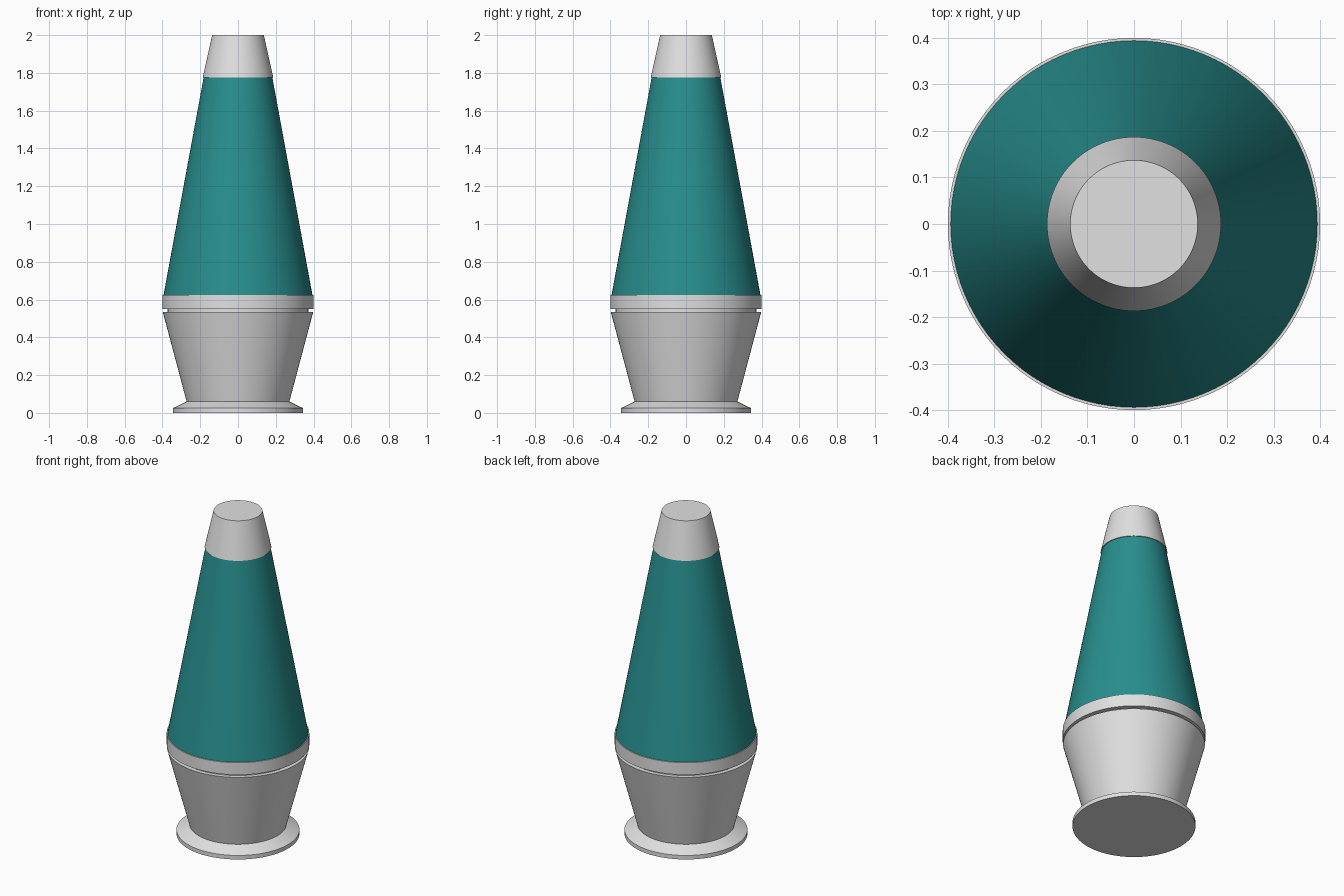
import bpy, bmesh, math

if "Cube" in bpy.data.objects:
    bpy.data.objects.remove(bpy.data.objects["Cube"])

SEGMENTS = 96


def material(name, rgb):
    m = bpy.data.materials.new(name)
    m.diffuse_color = (*rgb, 1.0)
    m.use_nodes = True
    m.node_tree.nodes["Principled BSDF"].inputs["Base Color"].default_value = m.diffuse_color
    return m


def lathe(name, profile, mat):
    """Closed solid of revolution from (radius, height) points, bottom to top."""
    bm = bmesh.new()
    rings = []
    for r, z in profile:
        rings.append([bm.verts.new((r * math.cos(2 * math.pi * i / SEGMENTS),
                                    r * math.sin(2 * math.pi * i / SEGMENTS), z))
                      for i in range(SEGMENTS)])
    for low, high in zip(rings, rings[1:]):
        for i in range(SEGMENTS):
            j = (i + 1) % SEGMENTS
            bm.faces.new((low[i], low[j], high[j], high[i]))
    bm.faces.new(rings[0][::-1])
    bm.faces.new(rings[-1])
    mesh = bpy.data.meshes.new(name)
    bm.to_mesh(mesh)
    bm.free()
    mesh.materials.append(mat)
    obj = bpy.data.objects.new(name, mesh)
    bpy.context.collection.objects.link(obj)
    bpy.ops.object.select_all(action='DESELECT')
    obj.select_set(True)
    bpy.context.view_layer.objects.active = obj
    bpy.ops.object.shade_smooth_by_angle(angle=math.radians(15))
    return obj


metal = material("light_grey_metal", (0.75, 0.75, 0.75))
teal = material("teal_glass", (0.021, 0.27, 0.27))

# Flared foot and tapered base, with a narrow groove below the collar
lathe("base", [(0.345, 0), (0.345, 0.025), (0.272, 0.06), (0.398, 0.533),
               (0.373, 0.533), (0.373, 0.55), (0.40, 0.55), (0.40, 0.625)], metal)
# Tapered glass vessel
lathe("glass", [(0.394, 0.625), (0.182, 1.775)], teal)
# Cap, slightly wider than the glass
lathe("cap", [(0.187, 1.775), (0.137, 2.0)], metal)
